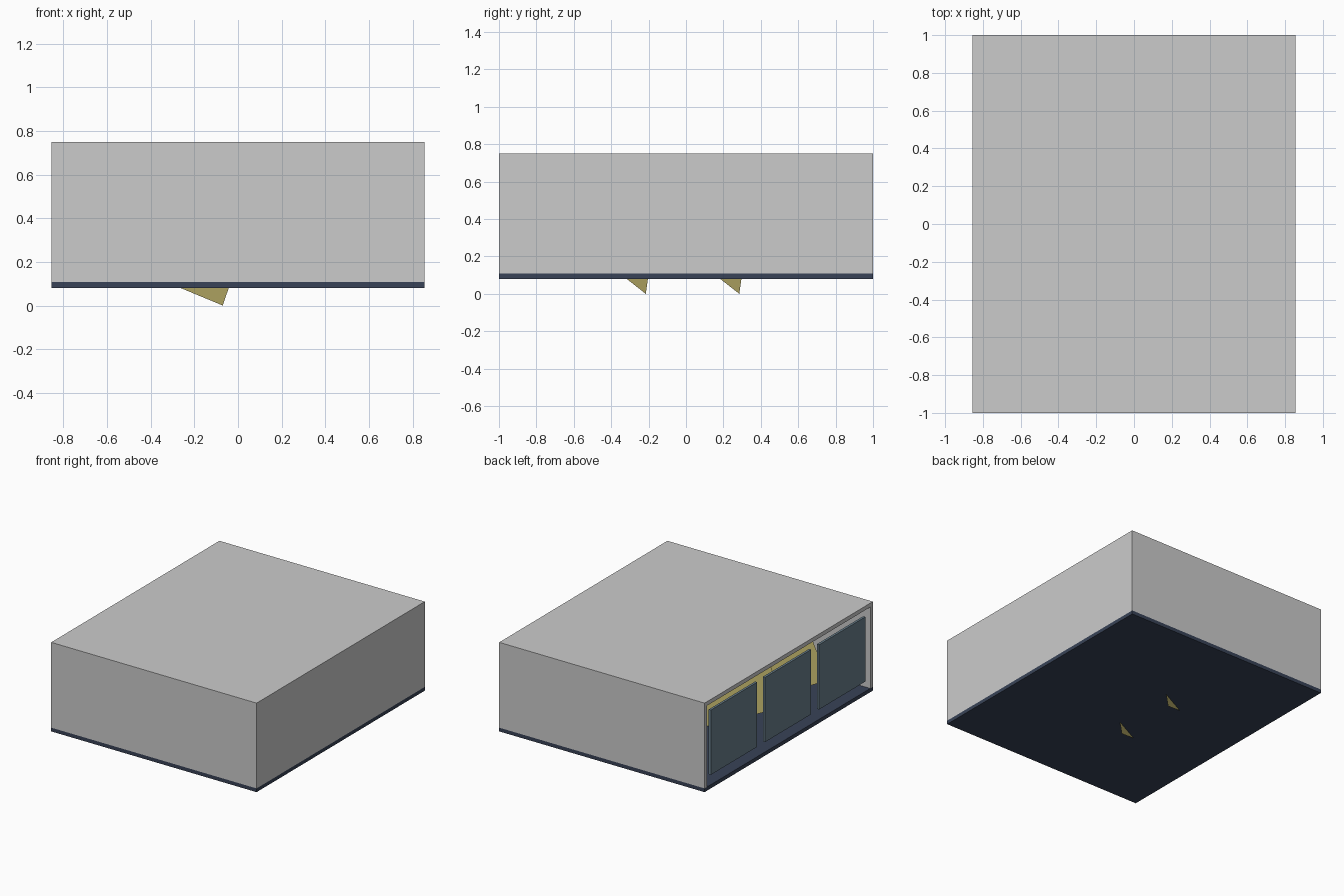
import bpy, bmesh
from mathutils import Vector

if "Cube" in bpy.data.objects:
    bpy.data.objects.remove(bpy.data.objects["Cube"])


def material(name, rgb):
    m = bpy.data.materials.new(name)
    m.diffuse_color = (*rgb, 1)
    m.use_nodes = True
    m.node_tree.nodes["Principled BSDF"].inputs["Base Color"].default_value = m.diffuse_color
    return m


def finish(name, bm, mat=None):
    me = bpy.data.meshes.new(name)
    bm.to_mesh(me)
    bm.free()
    ob = bpy.data.objects.new(name, me)
    bpy.context.collection.objects.link(ob)
    if mat:
        me.materials.append(mat)
    return ob


def box(name, lo, hi, mat=None):
    lo, hi = Vector(lo), Vector(hi)
    bm = bmesh.new()
    bmesh.ops.create_cube(bm, size=1)
    bmesh.ops.scale(bm, vec=hi - lo, verts=bm.verts)
    bmesh.ops.translate(bm, vec=(lo + hi) / 2, verts=bm.verts)
    return finish(name, bm, mat)


navy = material("floor_navy", (0.04, 0.055, 0.095))
glass = material("window_blue_grey", (0.14, 0.21, 0.26))
light = material("light_yellow", (0.60, 0.52, 0.17))

X, Y, T = 0.855, 1.0, 0.03      # half sizes and wall thickness
Z0, Z1, Z2 = 0.08, 0.108, 0.75  # floor underside, floor top, roof top

# Room shell, open on the left side
box("floor", (-X, -Y, Z0), (X, Y, Z1), navy)
box("ceiling", (-X, -Y, Z2 - T), (X, Y, Z2))
box("front_wall", (-X, -Y, Z1), (X, -Y + T, Z2 - T))
box("back_wall", (-X, Y - T, Z1), (X, Y, Z2 - T))
box("right_wall", (X - T, -Y + T, Z1), (X, Y - T, Z2 - T))

# Three window panes standing in the open side
for i, y in enumerate((-0.643, 0.0, 0.643)):
    box(f"window_pane_{i + 1}", (-0.85, y - 0.275, 0.178), (-0.832, y + 0.275, 0.665), glass)

# Two tilted light sheets whose low corner goes through the floor
along = Vector((-0.83, -0.44, 0.345)).normalized()
normal = along.cross(Vector((0.31, 0.125, 0.94))).normalized()
up = normal.cross(along)
for i, y in enumerate((-0.215, 0.285)):
    tip = Vector((-0.07, y, 0.0))
    bm = bmesh.new()
    corners = (tip, tip + along * 0.845, tip + along * 0.845 + up * 0.45, tip + up * 0.45)
    bm.faces.new([bm.verts.new(c) for c in corners])
    finish(f"light_sheet_{i + 1}", bm, light)
